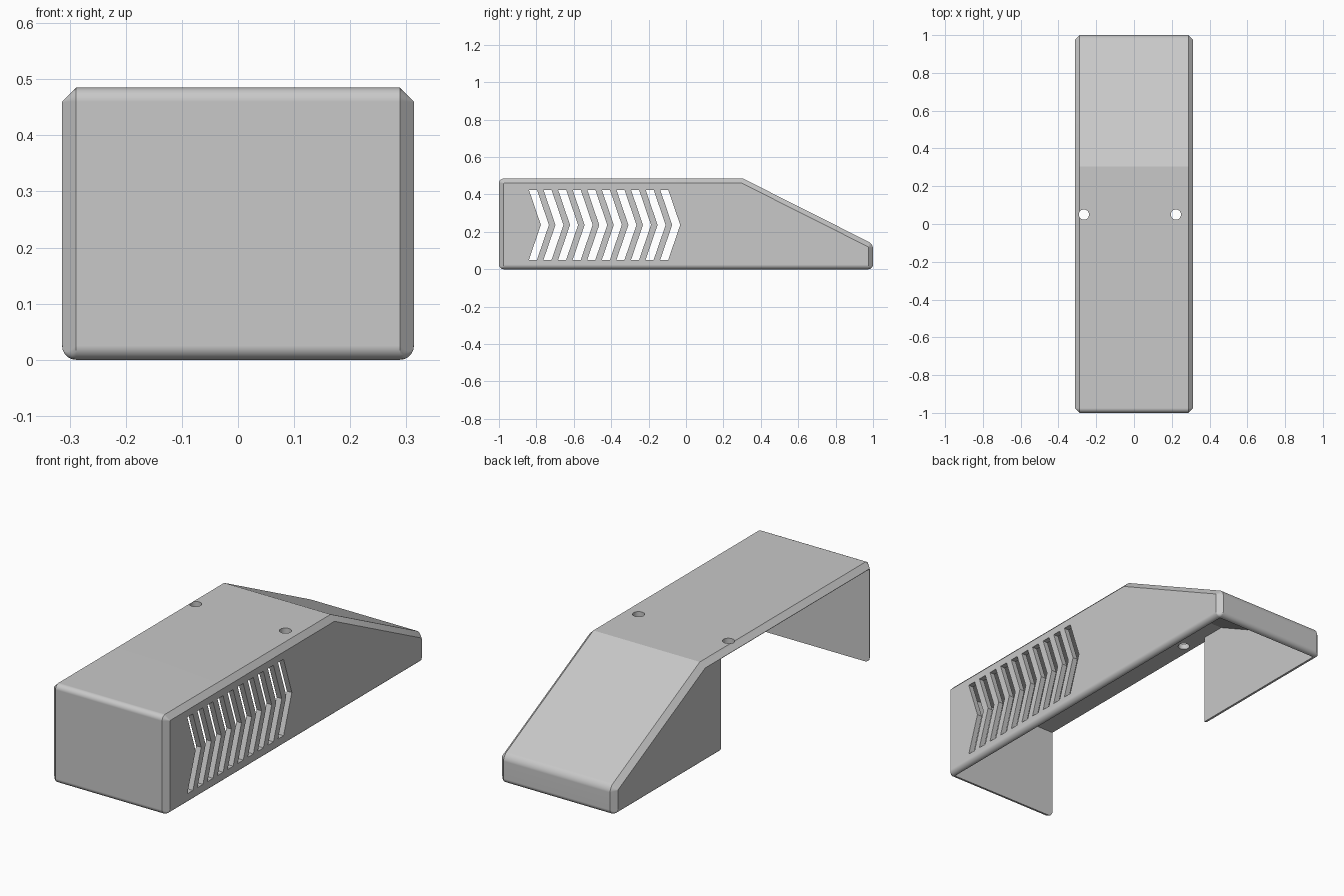
import bpy, bmesh, math
from mathutils import Vector

if "Cube" in bpy.data.objects:
    bpy.data.objects.remove(bpy.data.objects["Cube"])

HALF_W, HEIGHT, KNEE_Y, TAIL_Z = 0.3135, 0.485, 0.305, 0.135
EDGE, WALL = 0.025, 0.027


def outline(inset, floor):
    """Side outline (y, z) of the cover, moved inward by inset."""
    normal = Vector((HEIGHT - TAIL_Z, 1 - KNEE_Y)).normalized()
    reach = normal.dot(Vector((KNEE_Y, HEIGHT))) - inset
    end, top = 1 - inset, HEIGHT - inset
    return [Vector(p) for p in (
        (-end, floor), (end, floor),
        (end, (reach - normal.x * end) / normal.y),
        ((reach - normal.y * top) / normal.x, top), (-end, top))]


def rounded(points, radius, steps=5):
    """Round every corner but the roof bend."""
    result = []
    for i, p in enumerate(points):
        if i == 3:
            result.append(p)
            continue
        a = p + (points[i - 1] - p).normalized() * radius
        b = p + (points[(i + 1) % len(points)] - p).normalized() * radius
        for s in range(steps + 1):
            t = s / steps * math.pi / 2
            result.append(p + (a - p) * (1 - math.sin(t)) + (b - p) * (1 - math.cos(t)))
    return result


def loft(name, rings):
    """Skin a list of closed rings of 3D points and cap both ends."""
    bm = bmesh.new()
    rows = [[bm.verts.new(p) for p in ring] for ring in rings]
    n = len(rows[0])
    for r1, r2 in zip(rows, rows[1:]):
        for i in range(n):
            bm.faces.new((r1[i], r1[(i + 1) % n], r2[(i + 1) % n], r2[i]))
    bm.faces.new(rows[0])
    bm.faces.new(rows[-1])
    bmesh.ops.recalc_face_normals(bm, faces=bm.faces)
    mesh = bpy.data.meshes.new(name)
    bm.to_mesh(mesh)
    bm.free()
    obj = bpy.data.objects.new(name, mesh)
    bpy.context.collection.objects.link(obj)
    return obj


def prism(name, points, x1, x2):
    return loft(name, [[(x, y, z) for y, z in points] for x in (x1, x2)])


def cut(target, cutter):
    cutter.hide_render = True
    bpy.context.view_layer.objects.active = target
    mod = target.modifiers.new("cut", "BOOLEAN")
    mod.operation, mod.solver, mod.object = "DIFFERENCE", "EXACT", cutter
    bpy.ops.object.modifier_apply(modifier=mod.name)
    bpy.data.objects.remove(cutter)


# Outer body: chamfered sides, rounded bottom rim and end corners
steps = [math.sin(i / 5 * math.pi / 2) for i in range(6)]
levels = [(-1, u) for u in reversed(steps)] + [(1, u) for u in steps]
rings = []
for side, u in levels:
    x = side * (HALF_W - EDGE + EDGE * u)
    lift = EDGE * (1 - math.sqrt(max(0, 1 - u * u)))
    shape = rounded(outline(EDGE * u, lift), max(EDGE * (1 - u), 0.003))
    rings.append([(x, y, z) for y, z in shape])
cover = loft("vented_cover", rings)

# Hollow inside, open underneath
inner = HALF_W - WALL
cut(cover, prism("cavity", outline(WALL, -0.1), -inner, inner))

# Side opening between the front wall and the tail panel
front, rear, roof = -1 + WALL, 0.175, HEIGHT - WALL
cut(cover, prism("side_opening", [(front, -0.1), (rear, -0.1), (rear, roof), (front, roof)], -0.4, -0.2))

# Row of chevron vents in the full side wall
low, mid, high, width, lean = 0.05, 0.237, 0.425, 0.043, 0.064
for i in range(10):
    y = -0.84 + 0.078 * i
    cut(cover, prism("vent", [(y, low), (y + width, low), (y + width + lean, mid),
                              (y + width, high), (y, high), (y + lean, mid)], 0.2, 0.4))

# Two round holes in the roof
for x in (-0.265, 0.222):
    circle = [(x + 0.027 * math.cos(a), 0.05 + 0.027 * math.sin(a))
              for a in (k * math.tau / 32 for k in range(32))]
    cut(cover, loft("roof_hole", [[(cx, cy, z) for cx, cy in circle] for z in (0.4, 0.6)]))

# Plain grey finish
grey = bpy.data.materials.new("light_grey")
grey.use_nodes = True
grey.diffuse_color = (0.58, 0.58, 0.58, 1)
grey.node_tree.nodes["Principled BSDF"].inputs["Base Color"].default_value = grey.diffuse_color
cover.data.materials.clear()
cover.data.materials.append(grey)
for face in cover.data.polygons:
    face.material_index = 0

bpy.ops.object.select_all(action="DESELECT")
cover.select_set(True)
bpy.context.view_layer.objects.active = cover
bpy.ops.object.shade_smooth_by_angle(angle=math.radians(25))
cover.modifiers.new("even_shading", "WEIGHTED_NORMAL").keep_sharp = True
